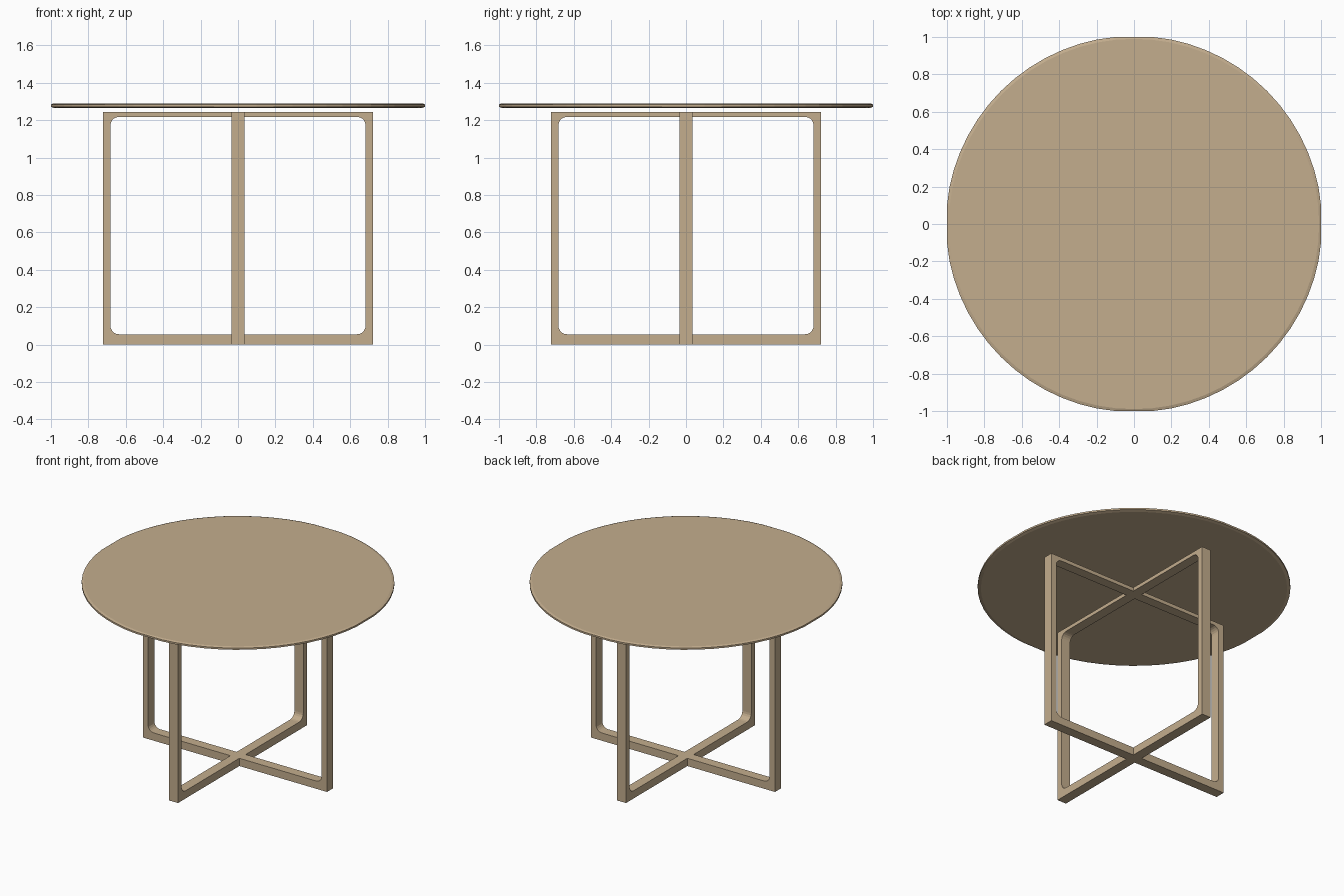
import bpy, bmesh
from math import cos, sin, pi
from mathutils import Matrix, Vector

if "Cube" in bpy.data.objects:
    bpy.data.objects.remove(bpy.data.objects["Cube"])

wood = bpy.data.materials.new("light_wood")
wood.diffuse_color = (0.55, 0.42, 0.27, 1)
wood.use_nodes = True
wood.node_tree.nodes["Principled BSDF"].inputs["Base Color"].default_value = wood.diffuse_color

HALF_W = 0.035                     # half width of every bar
OUT, INN = 0.723, 0.682            # outer and inner face of the legs
Z0, Z1, Z2, Z3 = 0.0, 0.055, 1.217, 1.243
FILLET = 0.045


def finish(name, bm):
    bmesh.ops.recalc_face_normals(bm, faces=bm.faces)
    me = bpy.data.meshes.new(name)
    bm.to_mesh(me)
    bm.free()
    me.materials.append(wood)
    ob = bpy.data.objects.new(name, me)
    bpy.context.collection.objects.link(ob)
    return ob


def arc(cx, cz, a0, n=5):
    return [(cx + FILLET * cos(a0 + i / n * pi / 2),
             cz + FILLET * sin(a0 + i / n * pi / 2)) for i in range(n + 1)]


# C-shaped half frame: floor bar, leg and top bar, rounded inside corners
profile = [(HALF_W, Z0), (OUT, Z0), (OUT, Z3), (HALF_W, Z3), (HALF_W, Z2)]
profile += arc(INN - FILLET, Z2 - FILLET, 0)[::-1]
profile += arc(INN - FILLET, Z1 + FILLET, -pi / 2)[::-1]
profile += [(HALF_W, Z1)]


def half_frame(name, angle):
    bm = bmesh.new()
    face = bm.faces.new([bm.verts.new((x, -HALF_W, z)) for x, z in profile])
    ext = bmesh.ops.extrude_face_region(bm, geom=[face])
    moved = [g for g in ext["geom"] if isinstance(g, bmesh.types.BMVert)]
    bmesh.ops.translate(bm, verts=moved, vec=(0, 2 * HALF_W, 0))
    # open ends where the bars meet the hub
    ends = [f for f in bm.faces if all(abs(v.co.x - HALF_W) < 1e-5 for v in f.verts)]
    bmesh.ops.delete(bm, geom=ends, context='FACES')
    bmesh.ops.rotate(bm, verts=bm.verts, cent=(0, 0, 0), matrix=Matrix.Rotation(angle, 3, 'Z'))
    finish(name, bm)


for i, side in enumerate(("right", "back", "left", "front")):
    half_frame(side + "_leg_frame", i * pi / 2)

# Hubs where the bars cross
for name, lo, hi in (("floor_hub", Z0, Z1), ("top_hub", Z2, Z3)):
    bm = bmesh.new()
    bmesh.ops.create_cube(bm, size=1)
    bmesh.ops.scale(bm, verts=bm.verts, vec=(2 * HALF_W, 2 * HALF_W, hi - lo))
    bmesh.ops.translate(bm, verts=bm.verts, vec=(0, 0, (lo + hi) / 2))
    finish(name, bm)

# Thin round top with softened rim, slightly flattened at the four extremes
bm = bmesh.new()
N = 64
rings = []
for r, z in ((0.985, 1.265), (1.006, 1.271), (1.006, 1.283), (0.99, 1.288)):
    lim = min(r, 1.0)
    ring = []
    for k in range(N):
        a = 2 * pi * k / N
        x, y = (max(-lim, min(lim, r * f(a))) for f in (cos, sin))
        ring.append(bm.verts.new((x, y, z)))
    rings.append(ring)
for a, b in zip(rings, rings[1:]):
    for k in range(N):
        j = (k + 1) % N
        bm.faces.new((a[k], a[j], b[j], b[k]))
bm.faces.new(rings[0])
bm.faces.new(rings[-1])
finish("table_top", bm)
